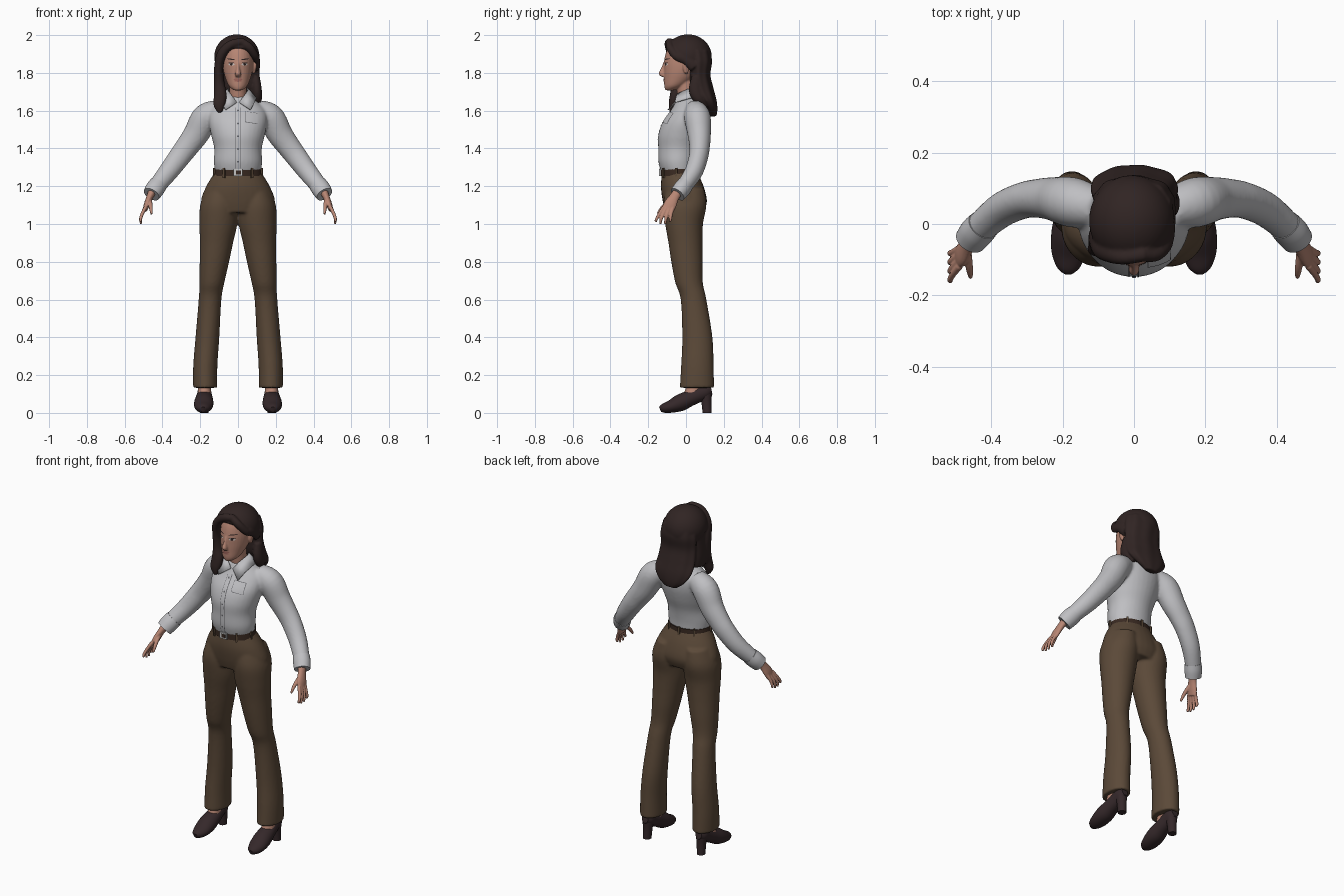
import bpy, bmesh, math
from mathutils import Vector, Matrix

def material(name, r, g, b):
    m = bpy.data.materials.new(name)
    m.diffuse_color = (r, g, b, 1)
    return m

SKIN = material("skin", .48, .24, .175)
LIPS = material("lips", .34, .13, .105)
HAIR = material("dark_hair", .03, .018, .017)
SHIRT = material("light_grey_cloth", .52, .52, .54)
SEAM = material("seam_grey", .13, .13, .14)
TROUSER = material("brown_cloth", .105, .067, .04)
LEATHER = material("belt_leather", .04, .022, .015)
SHOE = material("shoe_leather", .035, .021, .023)
SILVER = material("silver", .55, .55, .55)
WHITE = material("eye_white", .6, .55, .52)

def tube(bm, rings, flat=False, seg=32, steps=5, ridges=0):
    """Smooth loft through rings (x, y, z, radius_x, radius_y)."""
    p = [Vector(r) for r in rings]
    p = [p[0]] + p + [p[-1]]
    path = []
    for i in range(1, len(p) - 2):
        a, b, c, d = p[i - 1:i + 3]
        for s in range(steps):
            t = s / steps
            path.append((b * 2 + (c - a) * t + (a * 2 - b * 5 + c * 4 - d) * t ** 2
                         + (b * 3 - a - c * 3 + d) * t ** 3) * .5)
    path.append(p[-1])
    loops = []
    for i, q in enumerate(path):
        t = Vector((0, 0, 1))
        if not flat:
            t = (Vector(path[min(i + 1, len(path) - 1)][:3]) - Vector(path[max(i - 1, 0)][:3])).normalized()
        n1 = t.cross(Vector((0, 1, 0) if abs(t.y) < .8 else (0, 0, 1))).normalized()
        n2 = t.cross(n1)
        ra, rb = max(q[3], .001), max(q[4], .001)
        ring = []
        for k in range(seg):
            a = math.tau * k / seg
            w = 1 + ridges * math.cos(8 * a + i * .08)
            ring.append(bm.verts.new(Vector(q[:3]) + (n1 * ra * math.cos(a) + n2 * rb * math.sin(a)) * w))
        loops.append(ring)
    for u, v in zip(loops, loops[1:]):
        for k in range(seg):
            bm.faces.new((u[k], u[(k + 1) % seg], v[(k + 1) % seg], v[k]))
    bm.faces.new(loops[0])
    bm.faces.new(loops[-1])

def finish(name, bm, mat, mirror=False, voxel=0, smooth=4):
    bmesh.ops.recalc_face_normals(bm, faces=bm.faces)
    me = bpy.data.meshes.new(name)
    bm.to_mesh(me)
    bm.free()
    me.materials.append(mat)
    for f in me.polygons:
        f.use_smooth = True
    me.set_sharp_from_angle(angle=math.radians(45))
    ob = bpy.data.objects.new(name, me)
    bpy.context.collection.objects.link(ob)
    if mirror:
        ob.modifiers.new("mirror", 'MIRROR').use_mirror_merge = False
    if voxel:
        r = ob.modifiers.new("union", 'REMESH')
        r.mode, r.voxel_size, r.use_smooth_shade = 'VOXEL', voxel, True
        ob.modifiers.new("soften", 'SMOOTH').iterations = smooth
    return ob

def solid(name, mat, parts, flat=False, mirror=False, voxel=0, ridges=0, smooth=4):
    bm = bmesh.new()
    for rings in parts:
        tube(bm, rings, flat, ridges=ridges)
    return finish(name, bm, mat, mirror, voxel, smooth)

def patch(name, mat, target, x, z, hw, hh, offset=.002, rounded=True, mirror=False, tilt=0, n=8):
    """Thin detail projected from the front onto a target surface."""
    bm = bmesh.new()
    bmesh.ops.create_grid(bm, x_segments=4 if not rounded else n, y_segments=n, size=1)
    for v in bm.verts:
        a, b = v.co.x, v.co.y
        if rounded:
            a, b = a * math.sqrt(1 - b * b / 2), b * math.sqrt(1 - a * a / 2)
        v.co = (x + a * hw, -.3, z + b * hh + a * tilt)
    ob = finish(name, bm, mat, mirror)
    s = ob.modifiers.new("fit", 'SHRINKWRAP')
    s.target, s.wrap_method, s.wrap_mode = target, 'PROJECT', 'ABOVE_SURFACE'
    s.use_project_y, s.use_positive_direction, s.offset = True, True, offset
    return ob

def box(name, mat, loc, size, turn=0):
    bm = bmesh.new()
    bmesh.ops.create_cube(bm, size=1, matrix=Matrix.Translation(loc) @ Matrix.Rotation(turn, 4, 'Z')
                          @ Matrix.Diagonal((*size, 1)))
    return finish(name, bm, mat)

# Trousers: hips plus mirrored flared legs
hips = [(0, -.033, 1.275, .122, .093), (0, -.02, 1.2, .168, .113), (0, -.006, 1.12, .196, .117),
        (0, -.008, 1.06, .17, .1)]
leg = [(.09, -.005, 1.19, .075, .1), (.1, -.006, 1.1, .1, .114), (.104, -.01, 1.0, .1, .1),
       (.114, -.003, .9, .088, .09), (.125, .005, .8, .078, .083), (.138, .016, .69, .066, .073),
       (.148, .04, .6, .06, .068), (.162, .06, .4, .063, .08), (.173, .06, .25, .064, .086),
       (.174, .058, .133, .064, .091)]
solid("trousers", TROUSER, [hips, leg], flat=True, mirror=True, voxel=.008)

# Belt, buckle and belt loops
solid("belt", LEATHER, [[(0, -.035, 1.253, .129, .1), (0, -.035, 1.29, .124, .1)]], flat=True)
box("buckle", SILVER, (0, -.137, 1.272), (.046, .01, .036))
box("buckle_slot", LEATHER, (.003, -.141, 1.272), (.026, .006, .02))
for ang in (-125, -55, -10, 50, 90, 130, 190):
    a = math.radians(ang)
    box("belt_loop", TROUSER, (.129 * math.cos(a), -.035 + .102 * math.sin(a), 1.27), (.01, .012, .052), a)

# Shirt: torso and mirrored sleeves blended together
torso = [(0, -.037, 1.275, .121, .095), (0, -.042, 1.33, .128, .104), (0, -.036, 1.4, .126, .111),
         (0, -.024, 1.47, .142, .123), (0, -.004, 1.54, .155, .12), (0, .018, 1.6, .148, .1),
         (0, .024, 1.645, .105, .08), (0, .012, 1.675, .055, .057)]
sleeve = [(.1, .045, 1.605, .055, .055), (.17, .06, 1.565, .073, .07), (.22, .07, 1.478, .068, .062),
          (.265, .072, 1.415, .062, .055), (.31, .066, 1.355, .058, .051), (.37, .04, 1.275, .052, .048),
          (.43, -.01, 1.2, .045, .042), (.452, -.035, 1.172, .04, .04)]
bm = bmesh.new()
tube(bm, torso, True)
tube(bm, sleeve)
shirt = finish("shirt", bm, SHIRT, True, .008, 5)
solid("cuffs", SHIRT, [[(.422, -.003, 1.21, .048, .044), (.44, -.022, 1.185, .05, .046),
                        (.458, -.045, 1.157, .046, .043)]], mirror=True)

# Collar: folded strip around the neck, mirrored
bm = bmesh.new()
pairs = [((.006, -.06, 1.645), (.066, -.098, 1.605)), ((.04, -.048, 1.69), (.088, -.06, 1.645)),
         ((.058, .01, 1.715), (.098, .02, 1.668)), ((.045, .055, 1.722), (.07, .085, 1.675)),
         ((0, .07, 1.725), (0, .105, 1.675))]
rows = [[bm.verts.new(p) for p in pair] for pair in pairs]
for a, b in zip(rows, rows[1:]):
    bm.faces.new((a[0], a[1], b[1], b[0]))
collar = finish("collar", bm, SHIRT, True)
collar.modifiers.new("thickness", 'SOLIDIFY').thickness = .006

# Shirt front seam, buttons and chest pocket
patch("placket_seam", SEAM, shirt, .012, 1.455, .0022, .16, rounded=False, n=40)
patch("placket_edge", SEAM, shirt, -.014, 1.455, .001, .16, rounded=False, n=40)
for i in range(5):
    patch("button", SEAM, shirt, 0, 1.33 + i * .067, .005, .005, .004)
patch("pocket_outline", SEAM, shirt, .07, 1.562, .033, .029, .002, False, tilt=-.005)
patch("pocket", SHIRT, shirt, .07, 1.562, .0305, .0265, .0035, False, tilt=-.005)

# Head with neck, nose and ears
skull = [(0, -.085, 1.708, .022, .024), (0, -.062, 1.73, .048, .053), (0, -.036, 1.77, .066, .08),
         (0, -.02, 1.81, .077, .097), (0, -.008, 1.86, .082, .108), (0, 0, 1.92, .078, .102),
         (0, 0, 1.96, .055, .075), (0, 0, 1.98, .02, .03)]
neck = [(0, .02, 1.6, .052, .052), (0, .005, 1.68, .046, .05), (0, -.005, 1.76, .046, .05)]
nose = [(0, -.108, 1.86, .007, .01), (0, -.119, 1.825, .009, .013), (0, -.127, 1.795, .015, .018),
        (0, -.117, 1.779, .013, .012)]
ear = [(.084, .002, 1.797, .006, .01), (.087, .0, 1.82, .009, .016), (.09, .003, 1.845, .01, .02),
       (.088, .005, 1.862, .006, .012)]
head = solid("head", SKIN, [skull, neck, nose, ear], True, True, .0045, smooth=3)

# Face details
patch("eyes", WHITE, head, .034, 1.845, .0155, .0065, .001, mirror=True)
patch("irises", HAIR, head, .034, 1.845, .0065, .0063, .002, mirror=True)
patch("upper_lashes", HAIR, head, .035, 1.8525, .017, .002, .002, mirror=True)
patch("eyebrows", HAIR, head, .036, 1.872, .021, .003, .002, mirror=True, tilt=.003)
patch("upper_lip", LIPS, head, 0, 1.766, .023, .0045, .003)
patch("lower_lip", LIPS, head, 0, 1.758, .019, .005, .004)

# Hair: tilted cap, long back and side-swept locks
bm = bmesh.new()
bmesh.ops.create_uvsphere(bm, u_segments=40, v_segments=24, radius=1, matrix=Matrix.Translation((-.006, .01, 1.885))
                          @ Matrix.Diagonal((.12, .127, .119, 1)))
bmesh.ops.bisect_plane(bm, geom=bm.verts[:] + bm.edges[:] + bm.faces[:], plane_co=(0, .02, 1.845),
                       plane_no=(0, .72, 1), clear_inner=True)
bmesh.ops.holes_fill(bm, edges=bm.edges[:])
back = [(0, .06, 1.92, .1, .065), (0, .07, 1.86, .112, .066), (0, .07, 1.79, .112, .058),
        (0, .084, 1.72, .118, .06), (.003, .115, 1.655, .118, .046), (0, .137, 1.605, .085, .029),
        (0, .143, 1.57, .04, .018)]
tube(bm, back, True, seg=64, ridges=.03)
right_lock = [(.02, -.085, 1.965, .02, .02), (.06, -.085, 1.935, .022, .02), (.09, -.05, 1.89, .02, .024),
              (.1, .0, 1.868, .016, .024), (.1, .045, 1.83, .018, .03)]
left_lock = [(.03, -.085, 1.965, .02, .02), (-.035, -.092, 1.952, .022, .022), (-.085, -.07, 1.9, .026, .032),
             (-.102, -.045, 1.83, .024, .04), (-.1, -.04, 1.75, .028, .036), (-.094, -.06, 1.68, .034, .026),
             (-.1, -.072, 1.63, .03, .02), (-.094, -.076, 1.59, .012, .01)]
side_fill = [(-.095, .0, 1.88, .02, .06), (-.098, .0, 1.8, .022, .06), (-.1, .01, 1.72, .025, .06),
             (-.1, .02, 1.67, .02, .05)]
side_tail = [(.095, .06, 1.78, .02, .03), (.1, .05, 1.71, .026, .035), (.1, .07, 1.66, .026, .03),
             (.085, .1, 1.62, .012, .015)]
for lock in (right_lock, left_lock, side_fill, side_tail):
    tube(bm, lock)
finish("hair", bm, HAIR, voxel=.006, smooth=3)

# Hands: palm, thumb and four fingers, mirrored
parts = [[(.45, -.035, 1.18, .024, .026), (.466, -.06, 1.145, .018, .026), (.482, -.083, 1.105, .016, .034),
          (.492, -.095, 1.075, .012, .032)],
         [(.468, -.075, 1.13, .012, .013), (.463, -.112, 1.1, .011, .011), (.46, -.135, 1.075, .009, .009),
          (.458, -.15, 1.052, .006, .006)]]
for i in range(4):
    k = i / 3
    y0, y1 = -.118 + .05 * k, -.157 + .075 * k
    parts.append([(.489, y0, 1.09, .01, .01), (.508, (y0 + y1) / 2 - .004, 1.052, .009, .009),
                  (.516, y1, 1.025, .008, .008), (.513, y1 - .003, 1.012 - .013 * math.sin(math.pi * k), .006, .006)])
solid("hands", SKIN, parts, mirror=True, voxel=.0035, smooth=3)

# Shoes, heels and ankles
bm = bmesh.new()
tube(bm, [(.184, -.137, .018, .014, .014), (.184, -.12, .024, .033, .024), (.183, -.08, .034, .048, .034),
          (.181, -.03, .054, .051, .045), (.179, .02, .077, .045, .042), (.178, .07, .1, .038, .042),
          (.178, .11, .116, .034, .038), (.178, .135, .122, .02, .024)])
for v in bm.verts:
    v.co.z = max(v.co.z, 0)
finish("shoes", bm, SHOE, True)
solid("heels", SHOE, [[(.178, .104, .11, .032, .034), (.178, .108, .06, .026, .027), (.179, .112, 0, .023, .024)]],
      flat=True, mirror=True)
solid("ankles", SKIN, [[(.179, .03, .09, .036, .045), (.177, .042, .14, .034, .042), (.173, .055, .22, .035, .04)]],
      flat=True, mirror=True)
